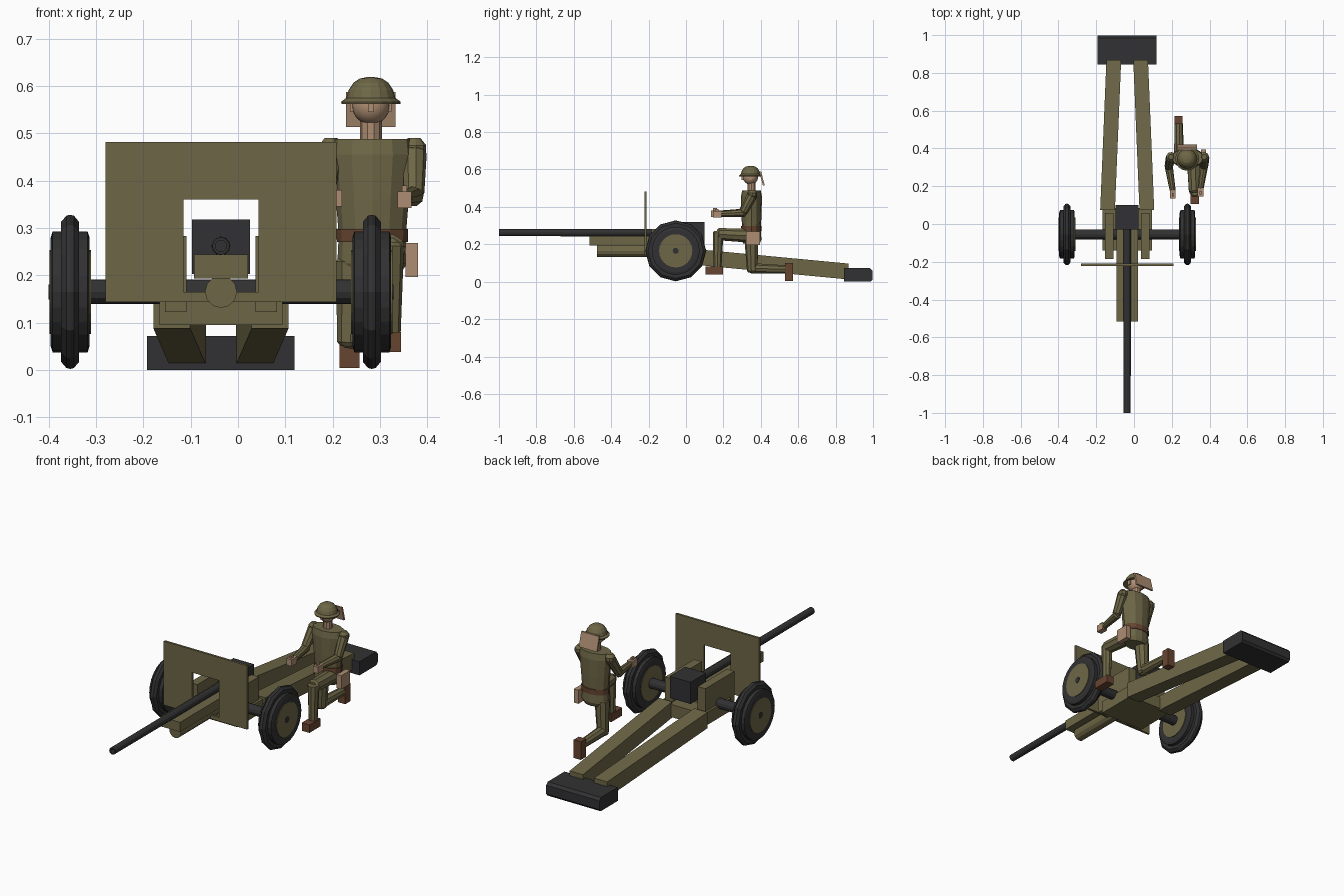
import bpy, bmesh, math
from mathutils import Vector

if "Cube" in bpy.data.objects:
    bpy.data.objects.remove(bpy.data.objects["Cube"])


def material(name, rgb):
    m = bpy.data.materials.new(name)
    m.diffuse_color = (*rgb, 1)
    m.use_nodes = True
    m.node_tree.nodes["Principled BSDF"].inputs["Base Color"].default_value = m.diffuse_color
    return m


OLIVE = material("olive", (0.155, 0.135, 0.062))
DARK = material("gunmetal", (0.031, 0.031, 0.033))
TAN = material("tan skin", (0.42, 0.27, 0.17))
BROWN = material("brown leather", (0.135, 0.06, 0.03))
CX = -0.036   # gun centre line
WY = -0.055   # wheel axis y
WZ = 0.165    # wheel axis z


def finish(name, bm, mat, smooth=None):
    bmesh.ops.recalc_face_normals(bm, faces=bm.faces)
    me = bpy.data.meshes.new(name)
    bm.to_mesh(me)
    bm.free()
    me.materials.append(mat)
    ob = bpy.data.objects.new(name, me)
    bpy.context.collection.objects.link(ob)
    if smooth:
        bpy.ops.object.select_all(action='DESELECT')
        ob.select_set(True)
        bpy.context.view_layer.objects.active = ob
        bpy.ops.object.shade_smooth_by_angle(angle=math.radians(smooth))
    return ob


def loft(name, rings, mat, smooth=None):
    """Skin a list of equal-length point rings and cap both ends."""
    bm = bmesh.new()
    vs = [[bm.verts.new(p) for p in r] for r in rings]
    n = len(vs[0])
    for a, b in zip(vs, vs[1:]):
        for i in range(n):
            j = (i + 1) % n
            bm.faces.new((a[i], a[j], b[j], b[i]))
    bm.faces.new(vs[0])
    bm.faces.new(vs[-1])
    return finish(name, bm, mat, smooth)


def box(name, x, y, z, mat):
    return loft(name, [[(x[0], y[0], h), (x[1], y[0], h), (x[1], y[1], h), (x[0], y[1], h)]
                       for h in z], mat)


def lathe(name, origin, axis, profile, mat, n=12, smooth=None):
    """Profile of (distance along axis, radius) turned about the axis."""
    q = Vector((0, 0, 1)).rotation_difference(Vector(axis).normalized())
    rings = [[Vector(origin) + q @ Vector((r * math.cos(t), r * math.sin(t), d))
              for t in [2 * math.pi * i / n for i in range(n)]] for d, r in profile]
    return loft(name, rings, mat, smooth)


def limb(name, a, b, r1, r2, mat, n=9):
    d = Vector(b) - Vector(a)
    return lathe(name, a, d, [(0, r1 * .75), (r1 * .3, r1), (d.length - r2 * .3, r2),
                              (d.length, r2 * .75)], mat, n)


def ovals(name, rings, mat, n=12):
    """Stacked ellipses (z, x centre, y centre, x radius, y radius)."""
    return loft(name, [[(cx + rx * math.cos(2 * math.pi * i / n),
                         cy + ry * math.sin(2 * math.pi * i / n), z) for i in range(n)]
                       for z, cx, cy, rx, ry in rings], mat)


# --- wheels and axle ---
for s, side in ((-1, "left"), (1, "right")):
    c = (CX + s * 0.319, WY, WZ)
    lathe(side + "_tyre", c, (1, 0, 0), [(-.019, .12), (-.019, .148), (-.008, .161), (0, .163),
                                         (.008, .161), (.019, .148), (.019, .12)], DARK, 12)
    lathe(side + "_drum", c, (1, 0, 0), [(-.041, .115), (-.037, .128), (.037, .128),
                                         (.041, .115)], DARK, 24)
    lathe(side + "_wheel_disc", c, (1, 0, 0), [(-.044, .089), (.044, .089)], OLIVE, 24)
    lathe(side + "_hub", c, (1, 0, 0), [(-.046, .016), (.046, .016)], DARK, 12)
lathe("axle", (CX, WY, WZ), (1, 0, 0), [(-.3, .026), (.3, .026)], DARK, 12)

# --- barrel, breech, cradle and recoil cylinder ---
lathe("barrel", (CX, -1, .262), (0, 1, 0), [(.05, .012), (0, .012), (0, .0185), (1.0, .02)],
      DARK, 12)
box("breech", (CX - .061, CX + .061), (-.03, .1), (.203, .318), DARK)
box("cradle", (CX - .057, CX + .057), (-.515, .0), (.193, .244), OLIVE)
lathe("recoil_cylinder", (CX, -.475, WZ), (0, 1, 0), [(0, .034), (.47, .034)], OLIVE, 12)

# --- carriage, side plates and trails ---
box("carriage_base", (CX - .13, CX + .13), (-.14, .085), (.095, .162), OLIVE)
for s, side in ((-1, "left"), (1, "right")):
    box(side + "_cheek", sorted((CX + s * .073, CX + s * .118)), (-.185, .058),
        (.122, .283), OLIVE)
    ends = [(.075, .104, .088, .172), (.868, .071, .012, .097)]
    loft(side + "_trail", [[(CX + s * o - .039, y, lo), (CX + s * o + .039, y, lo),
                            (CX + s * o + .039, y, hi), (CX + s * o - .039, y, hi)]
                           for y, o, lo, hi in ends], OLIVE)

# --- spade with chamfered rear ---
spade = [(.845, 0), (.988, 0), (.998, .012), (.998, .058), (.985, .072), (.845, .072)]
loft("spade", [[(x, y, z) for y, z in spade] for x in (CX - .156, CX + .156)], DARK)

# --- shield: rectangular frame around the gun opening ---
bm = bmesh.new()
loops = []
for x0, x1, z0, z1 in ((-.28, .208, .144, .482), (-.115, .043, .165, .36)):
    for y in (-.222, -.21):
        loops.append([bm.verts.new((x, y, z)) for x, z in
                      ((x0, z0), (x1, z0), (x1, z1), (x0, z1))])
for a, b in ((0, 1), (1, 3), (3, 2), (2, 0)):
    for i in range(4):
        j = (i + 1) % 4
        bm.faces.new((loops[a][i], loops[a][j], loops[b][j], loops[b][i]))
finish("shield", bm, OLIVE)

# --- kneeling gunner: torso, belt, pouch ---
SX, SY = .284, .35
ovals("tunic", [(.205, SX, SY, .06, .045), (.225, SX, SY, .074, .053), (.285, SX, SY, .071, .05),
                (.36, SX, SY, .077, .054), (.455, SX, SY, .087, .056),
                (.488, SX, SY, .083, .05)], OLIVE)
ovals("belt", [(.27, SX, SY, .075, .054), (.298, SX, SY, .076, .055)], BROWN)
box("hip_pouch", (.354, .381), (.32, .395), (.196, .268), TAN)

# --- head, nose, neck flap, helmet ---
lathe("neck", (SX - .003, SY, .48), (0, 0, 1), [(0, .023), (.06, .023)], TAN, 10)
bm = bmesh.new()
bmesh.ops.create_uvsphere(bm, u_segments=20, v_segments=14, radius=.04)
bmesh.ops.translate(bm, verts=bm.verts, vec=(SX - .003, SY - .005, .559))
finish("head", bm, TAN, 60)
box("nose", (SX - .009, SX + .003), (.297, .315), (.545, .562), TAN)
for s, side in ((-1, "left"), (1, "right")):
    box(side + "_ear", sorted((SX - .003 + s * .034, SX - .003 + s * .044)), (.338, .355),
        (.546, .57), TAN)
flap = [(.392, .588), (.402, .588), (.421, .514), (.411, .514)]
loft("neck_flap", [[(x, y, z) for y, z in flap] for x in (.228, .333)], TAN)
lathe("helmet", (SX - .003, .345, 0), (0, 0, 1),
      [(.572, .04), (.562, .062), (.567, .063), (.575, .052), (.592, .047), (.607, .037),
       (.616, .024), (.619, .008)], OLIVE, 16)

# --- arms: shoulder, elbow, wrist ---
arms = {"left": ((.196, .355, .465), (.183, .30, .37), (.205, .175, .365)),
        "right": ((.372, .355, .465), (.372, .305, .368), (.352, .185, .362))}
for side, (a, b, c) in arms.items():
    limb(side + "_upper_arm", a, b, .027, .022, OLIVE)
    limb(side + "_forearm", Vector(b) + Vector((0, .012, 0)), c, .022, .016, OLIVE)
    lathe(side + "_shoulder", a, (0, 0, 1), [(-.02, .015), (-.008, .026), (.01, .026),
                                            (.025, .014)], OLIVE, 9)
    box(side + "_hand", (c[0] - .015, c[0] + .015), (c[1] - .04, c[1] + .005),
        (c[2] - .02, c[2] + .015), TAN)
    box(side + "_thumb", (c[0] - .005, c[0] + .005), (c[1] - .03, c[1] - .01),
        (c[2] + .01, c[2] + .028), TAN)

# --- legs: right foot planted forward, left knee down ---
limb("front_thigh", (.315, .36, .245), (.322, .165, .255), .038, .033, OLIVE)
limb("front_shin", (.322, .172, .27), (.322, .168, .072), .029, .022, OLIVE)
box("front_boot", (.3, .345), (.105, .197), (.038, .08), BROWN)
limb("rear_thigh", (.245, .35, .24), (.238, .355, .05), .038, .029, OLIVE)
limb("rear_shin", (.238, .34, .072), (.236, .54, .066), .028, .022, OLIVE)
box("rear_boot", (.215, .257), (.53, .573), (.004, .1), BROWN)
